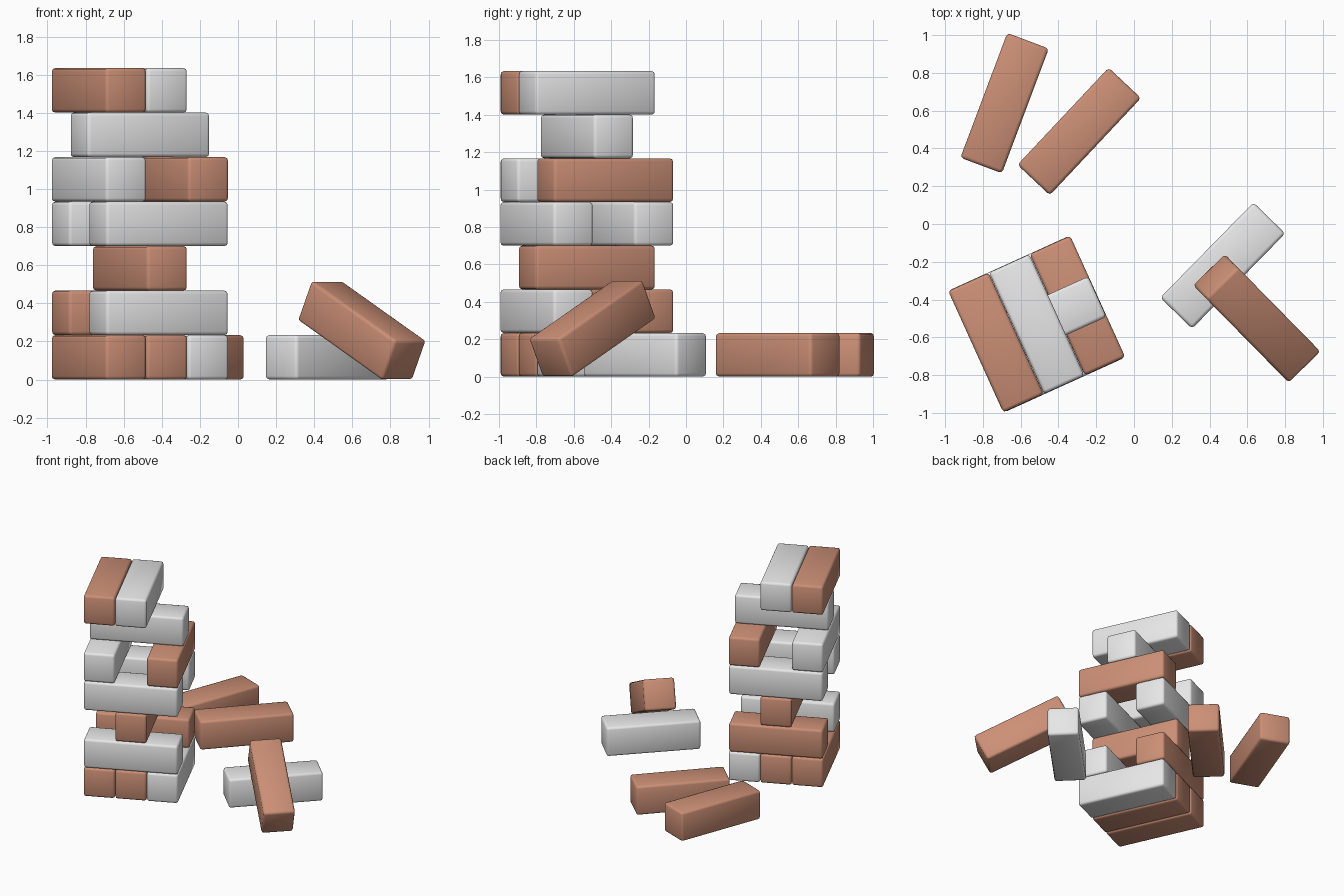
import bpy, bmesh, math
from mathutils import Matrix, Vector

if "Cube" in bpy.data.objects:
    bpy.data.objects.remove(bpy.data.objects["Cube"])

L, W, H = 0.705, 0.235, 0.2335   # brick length, width, layer height
PITCH = 0.237                    # spacing between neighbours in a layer


def material(name, rgb):
    m = bpy.data.materials.new(name)
    m.diffuse_color = (*rgb, 1)
    m.use_nodes = True
    m.node_tree.nodes["Principled BSDF"].inputs["Base Color"].default_value = m.diffuse_color
    return m


BROWN = material("warm_brown", (0.60, 0.275, 0.18))
GREY = material("light_grey", (0.80, 0.80, 0.80))


def brick(name, mat, centre, yaw, tilt=0.0):
    """Softly bevelled brick, long axis at yaw degrees, nose down by tilt."""
    bm = bmesh.new()
    bmesh.ops.create_cube(bm, size=1, matrix=Matrix.Diagonal((L, W, H, 1)))
    bmesh.ops.bevel(bm, geom=bm.edges[:], offset=0.018, segments=2,
                    profile=0.5, affect='EDGES')
    for f in bm.faces:
        f.smooth = True
    me = bpy.data.meshes.new(name)
    bm.to_mesh(me)
    bm.free()
    me.materials.append(mat)
    ob = bpy.data.objects.new(name, me)
    ob.matrix_world = (Matrix.Translation(centre)
                       @ Matrix.Rotation(math.radians(yaw), 4, 'Z')
                       @ Matrix.Rotation(math.radians(tilt), 4, 'Y'))
    bpy.context.collection.objects.link(ob)


# Tower: layers alternate direction; slots -1, 0, 1 hold a brick or are empty
YAW = 24.4
TOWER = Vector((-0.515, -0.53, 0))
layers = [
    {-1: BROWN, 0: BROWN, 1: GREY},
    {-1: GREY, 1: BROWN},
    {0: BROWN},
    {-1: GREY, 1: GREY},
    {-1: GREY, 1: BROWN},
    {0: GREY},
    {-1: BROWN, 0: GREY},
]
for i, layer in enumerate(layers):
    yaw = YAW + (90 if i % 2 == 0 else 0)
    across = math.radians(YAW if i % 2 == 0 else YAW + 90)
    for slot, mat in layer.items():
        off = Vector((math.cos(across), math.sin(across), 0)) * PITCH * slot
        brick(f"tower_brick_{i}_{slot + 1}", mat,
              TOWER + off + Vector((0, 0, H * (i + 0.5))), yaw)

# Loose bricks lying on the ground
brick("loose_brick_back", BROWN, (-0.685, 0.64, H / 2), 69.4)
brick("loose_brick_middle", BROWN, (-0.29, 0.49, H / 2), 46.8)
brick("loose_brick_right", GREY, (0.47, -0.22, H / 2), 45.6)

# Brick leaning on the grey one
brick("leaning_brick", BROWN, (0.65, -0.50, 0.258), -45.5, 26.5)
